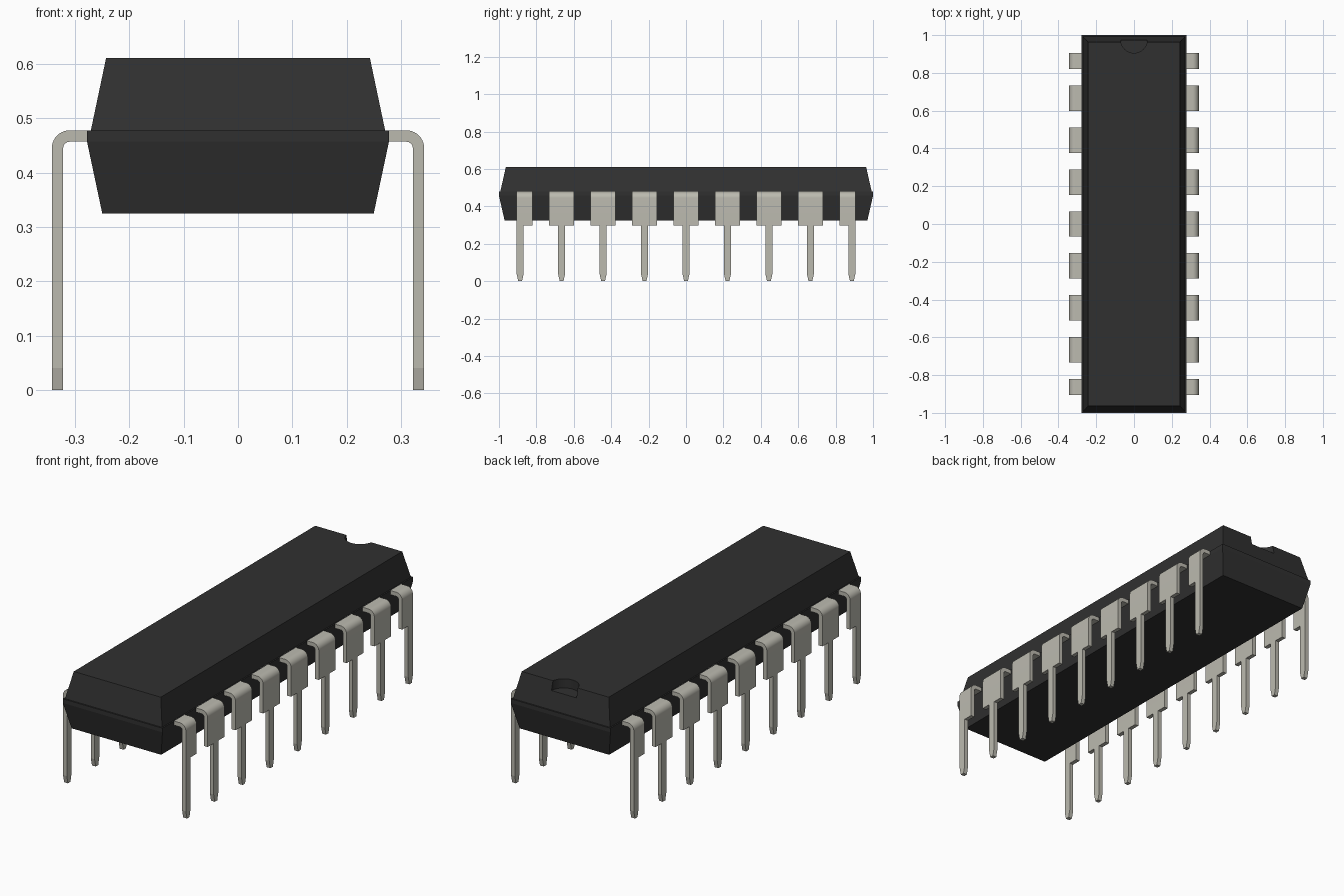
import bpy, bmesh, math

old = bpy.data.objects.get("Cube")
if old:
    bpy.data.objects.remove(old, do_unlink=True)


def material(name, rgb):
    m = bpy.data.materials.new(name)
    m.use_nodes = True
    m.diffuse_color = (*rgb, 1)
    bsdf = next(n for n in m.node_tree.nodes if n.type == 'BSDF_PRINCIPLED')
    bsdf.inputs["Base Color"].default_value = (*rgb, 1)
    bsdf.inputs["Roughness"].default_value = 0.6
    return m


black = material("black plastic", (0.03, 0.03, 0.03))
metal = material("tinned metal", (0.50, 0.49, 0.43))


def loft(bm, rings, cap_start=True):
    """Join successive four-point rings into a solid."""
    loops = [[bm.verts.new(p) for p in ring] for ring in rings]
    for a, b in zip(loops, loops[1:]):
        for i in range(4):
            j = (i + 1) % 4
            bm.faces.new((a[i], a[j], b[j], b[i]))
    if cap_start:
        bm.faces.new(loops[0][::-1])
    bm.faces.new(loops[-1])


def finish(bm, name, mat):
    bmesh.ops.recalc_face_normals(bm, faces=bm.faces)
    mesh = bpy.data.meshes.new(name)
    bm.to_mesh(mesh)
    bm.free()
    mesh.materials.append(mat)
    obj = bpy.data.objects.new(name, mesh)
    bpy.context.collection.objects.link(obj)
    return obj


def activate(obj):
    bpy.ops.object.select_all(action='DESELECT')
    obj.select_set(True)
    bpy.context.view_layer.objects.active = obj


# Body: tapered halves with a thin parting ledge
sections = [(0.25, 0.97, 0.325), (0.278, 1.0, 0.457), (0.278, 1.0, 0.478),
            (0.271, 0.993, 0.478), (0.243, 0.963, 0.611)]
bm = bmesh.new()
loft(bm, [[(-x, -y, z), (x, -y, z), (x, y, z), (-x, y, z)] for x, y, z in sections])
body = finish(bm, "body", black)

# Half-round notch in the back end of the top
bpy.ops.mesh.primitive_cylinder_add(vertices=48, radius=0.07, depth=0.1,
                                    location=(0, 0.975, 0.615))
cutter = bpy.context.object
cutter.name = "notch_cutter"
cutter.hide_render = True
cutter.data.materials.append(black)
activate(body)
cut = body.modifiers.new("notch", 'BOOLEAN')
cut.operation = 'DIFFERENCE'
cut.solver = 'EXACT'
cut.object = cutter
bpy.ops.object.modifier_apply(modifier=cut.name)
bpy.data.objects.remove(cutter, do_unlink=True)

# Lead dimensions
PITCH, WIDE, NARROW, TIP = 0.2217, 0.067, 0.019, 0.01
X_OUT, Z_TOP, THICK, R_OUT = 0.343, 0.478, 0.021, 0.033
SHOULDER, TAPER = 0.298, 0.04
R_IN = R_OUT - THICK
BEND = 10


def lead(name, side, y, lo, hi):
    bm = bmesh.new()

    def ring(outer, inner, a, b):
        return [(side * px, y + py, pz) for (px, pz), py in
                ((outer, a), (outer, b), (inner, b), (inner, a))]

    def upright(z, a, b):
        return ring((X_OUT, z), (X_OUT - THICK, z), a, b)

    # Wide part: out of the body, round the bend, down to the shoulder
    rings = [ring((0.255, Z_TOP), (0.255, Z_TOP - THICK), lo, hi)]
    cx, cz = X_OUT - R_OUT, Z_TOP - R_OUT
    for i in range(BEND + 1):
        t = math.pi / 2 * (1 - i / BEND)
        c, s = math.cos(t), math.sin(t)
        rings.append(ring((cx + R_OUT * c, cz + R_OUT * s),
                          (cx + R_IN * c, cz + R_IN * s), lo, hi))
    rings.append(upright(SHOULDER, lo, hi))
    loft(bm, rings)

    # Narrow part with a tapered tip
    loft(bm, [upright(SHOULDER, -NARROW, NARROW), upright(TAPER, -NARROW, NARROW),
              upright(0, -TIP, TIP)], cap_start=False)
    obj = finish(bm, name, metal)
    activate(obj)
    bpy.ops.object.shade_smooth_by_angle(angle=math.radians(10))


# Two rows of nine; the end leads lose their outer shoulder
for label, side in (("left", 1), ("right", -1)):
    for i in range(9):
        lo = -NARROW if i == 0 else -WIDE
        hi = NARROW if i == 8 else WIDE
        lead(f"{label}_lead_{i + 1}", side, (i - 4) * PITCH, lo, hi)
